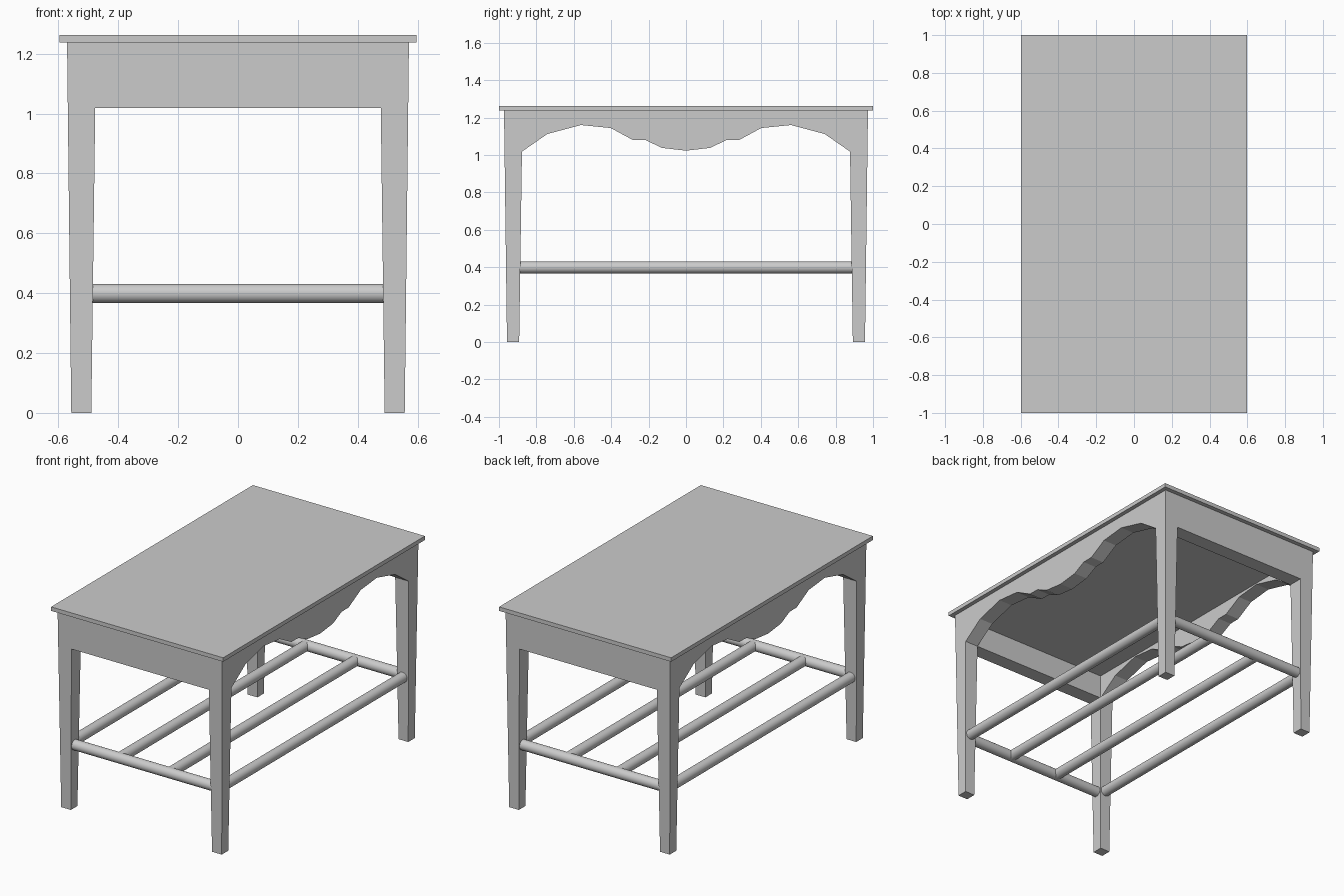
import bpy, bmesh, math

if "Cube" in bpy.data.objects:
    bpy.data.objects.remove(bpy.data.objects["Cube"])

TOP_Z, APRON_Z = 1.237, 1.018      # underside of the top, underside of the aprons
IN_X, IN_Y = 0.477, 0.877          # inner faces of the aprons
CEILING_Z = 1.168                  # underside of the panel between the aprons


def out_x(z):
    return 0.557 + 0.014 * z / TOP_Z


def out_y(z):
    return 0.957 + 0.016 * z / TOP_Z


def loft(bm, rings, flip=(1, 1), skip=(), caps=(True, True)):
    """Skin through rings of points; skip holds sides hidden in a joint."""
    loops = [[bm.verts.new((x * flip[0], y * flip[1], z)) for x, y, z in r] for r in rings]
    n = len(loops[0])
    for k, (a, b) in enumerate(zip(loops, loops[1:])):
        for i in range(n):
            if (k, i) not in skip:
                j = (i + 1) % n
                bm.faces.new((a[i], a[j], b[j], b[i]))
    for cap, loop in zip(caps, (loops[0], loops[-1])):
        if cap:
            bm.faces.new(loop)


def finish(bm, name):
    """Weld the joints and make the object."""
    bmesh.ops.remove_doubles(bm, verts=bm.verts, dist=1e-4)
    bmesh.ops.recalc_face_normals(bm, faces=bm.faces)
    mesh = bpy.data.meshes.new(name)
    bm.to_mesh(mesh)
    bm.free()
    bpy.context.collection.objects.link(bpy.data.objects.new(name, mesh))


def rect(x0, x1, y0, y1, z):
    return [(x0, y0, z), (x1, y0, z), (x1, y1, z), (x0, y1, z)]


def rod(name, length, location, rotation):
    bpy.ops.mesh.primitive_cylinder_add(vertices=32, radius=0.032, depth=length,
                                        location=location, rotation=rotation)
    bpy.context.object.name = name
    bpy.ops.object.shade_smooth_by_angle(angle=math.radians(40))


# Table top
bm = bmesh.new()
loft(bm, [rect(-0.597, 0.597, -1, 1, z) for z in (TOP_Z, 1.262)])
finish(bm, "table_top")

# Panel under the top, between the aprons
bm = bmesh.new()
loft(bm, [rect(-IN_X, IN_X, -IN_Y, IN_Y, z) for z in (CEILING_Z, TOP_Z)])
finish(bm, "under_top_panel")

# Frame: tapered legs welded to the aprons
bm = bmesh.new()
leg = [rect(ix, out_x(z), iy, out_y(z), z)
       for ix, iy, z in ((0.49, 0.892, 0), (IN_X, IN_Y, APRON_Z), (IN_X, IN_Y, TOP_Z))]
for sx in (-1, 1):
    for sy in (-1, 1):
        loft(bm, leg, (sx, sy), skip={(1, 0), (1, 3)}, caps=(True, False))

# Straight end aprons
end_apron = [rect(-IN_X, IN_X, IN_Y, out_y(z), z) for z in (APRON_Z, TOP_Z)]
for sy in (-1, 1):
    loft(bm, end_apron, (1, sy), skip={(0, 1), (0, 3)}, caps=(True, False))

# Scalloped side aprons
half = [(IN_Y, APRON_Z), (0.742, 1.112), (0.562, 1.160), (0.402, 1.144),
        (0.284, 1.080), (0.214, 1.079), (0.13, 1.038)]
profile = half + [(0, 1.023)] + [(-y, z) for y, z in reversed(half)]
profile += [(-IN_Y, TOP_Z), (IN_Y, TOP_Z)]
n = len(profile)
side_apron = [[(IN_X, y, z) for y, z in profile], [(out_x(z), y, z) for y, z in profile]]
for sx in (-1, 1):
    loft(bm, side_apron, (sx, 1), skip={(0, n - 3), (0, n - 2), (0, n - 1)})
finish(bm, "leg_and_apron_frame")

# End rails between the legs
for sy, end in ((-1, "front"), (1, "back")):
    rod(f"{end}_rail", 0.98, (0, sy * 0.925, 0.399), (0, math.pi / 2, 0))

# Long shelf bars: outer pair between the legs, inner pair between the rails
for i, length in enumerate((1.79, 1.85, 1.85, 1.79)):
    rod(f"shelf_bar_{i + 1}", length, (-0.522 + i * 0.348, 0, 0.399), (math.pi / 2, 0, 0))
